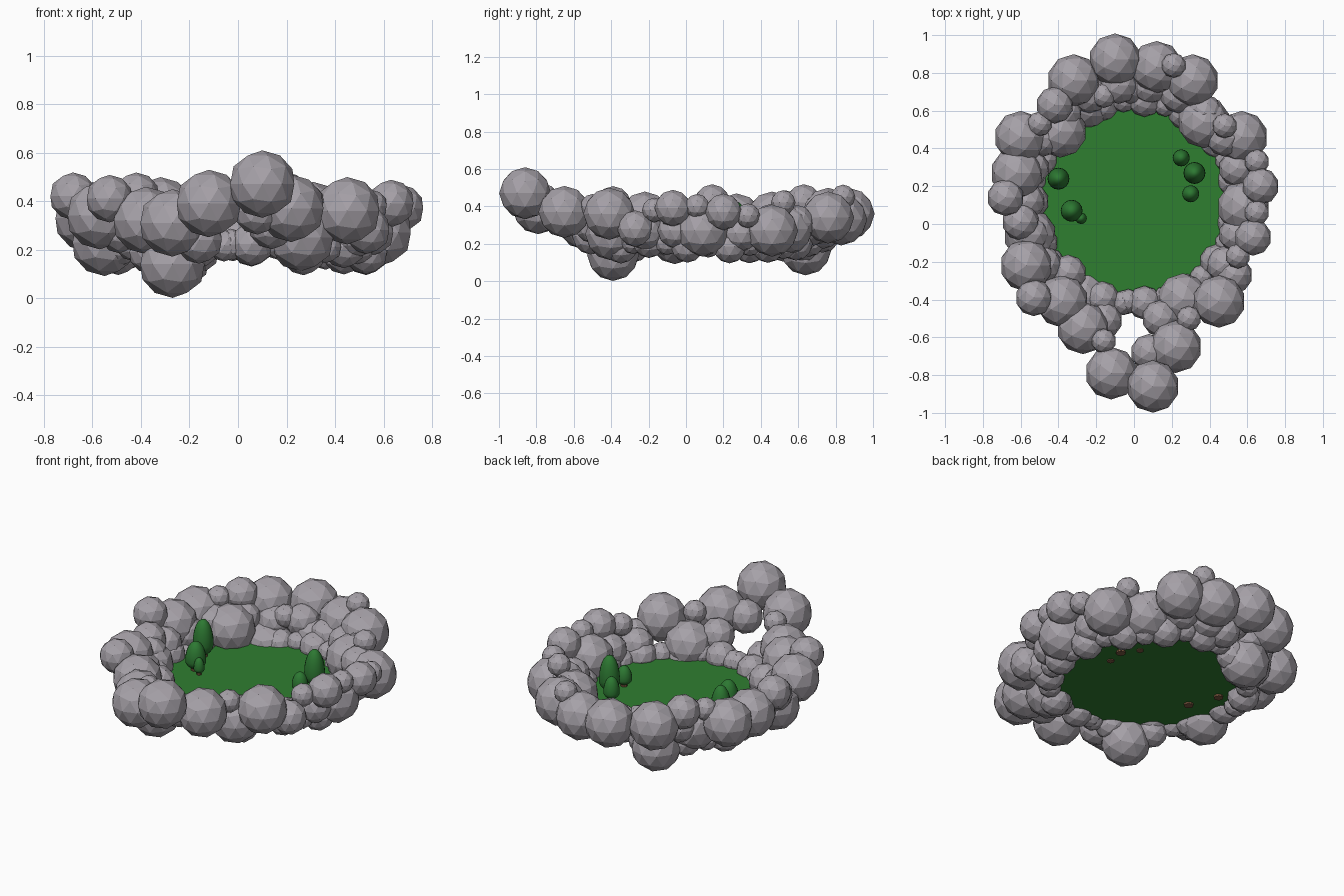
import bpy
import bmesh
import math
import random

random.seed(4)

cube = bpy.data.objects.get("Cube")
if cube:
    bpy.data.objects.remove(cube, do_unlink=True)


def make_material(name, red, green, blue):
    mat = bpy.data.materials.new(name)
    mat.use_nodes = True
    colour = (red, green, blue, 1)
    mat.diffuse_color = colour
    mat.node_tree.nodes["Principled BSDF"].inputs["Base Color"].default_value = colour
    return mat


stone = make_material("stone grey", .38, .355, .39)
grass = make_material("grass green", .028, .21, .03)
leaf = make_material("leaf green", .026, .19, .032)
bark = make_material("bark brown", .2, .1, .05)


def finish(bm, name, material, location, smooth=False):
    """Turn a bmesh into a named, coloured object."""
    mesh = bpy.data.meshes.new(name)
    for face in bm.faces:
        face.smooth = smooth
    bm.to_mesh(mesh)
    bm.free()
    mesh.materials.append(material)
    obj = bpy.data.objects.new(name, mesh)
    obj.location = location
    bpy.context.collection.objects.link(obj)
    return obj


def boulder(name, location, radius):
    bm = bmesh.new()
    bmesh.ops.create_icosphere(bm, subdivisions=2, radius=radius)
    return finish(bm, name, stone, location)


def ring(name, count, half_width, half_depth, radii, low, high, front_limit):
    """Stones on an ellipse round the ground, left open towards the front."""
    for i in range(count):
        angle = math.tau * i / count
        if math.sin(angle) < front_limit:
            continue
        radius = radii[i % len(radii)]
        place = (half_width * math.cos(angle),
                 ground_centre + half_depth * math.sin(angle),
                 ground_height + random.uniform(low, high))
        boulder(name, place, radius)


def tree(x, y, top, radius):
    # Short trunk, standing through the ground plate
    trunk_bottom = ground_height + .01 - radius * .45
    trunk_top = ground_height + .04
    bm = bmesh.new()
    bmesh.ops.create_cone(bm, cap_ends=True, segments=10, radius1=radius * .45,
                          radius2=radius * .45, depth=trunk_top - trunk_bottom)
    finish(bm, "tree_trunk", bark, (x, y, (trunk_top + trunk_bottom) / 2))
    # Egg-shaped crown, blunt below and tapered above
    bm = bmesh.new()
    bmesh.ops.create_uvsphere(bm, u_segments=16, v_segments=12, radius=1)
    base = ground_height + .015
    belly = base + (top - base) * .3
    for vert in bm.verts:
        height = top - belly if vert.co.z > 0 else belly - base
        vert.co.x *= radius
        vert.co.y *= radius
        vert.co.z *= height
    finish(bm, "tree_crown", leaf, (x, y, belly), smooth=True)


# Ground plate
ground_height = .2
ground_centre = .12
bm = bmesh.new()
bmesh.ops.create_cone(bm, cap_ends=True, segments=48, radius1=.51, radius2=.51, depth=.01)
finish(bm, "grass_ground", grass, (0, ground_centre, ground_height))

# Large boulders, going round the wall from the back
large_boulders = [
    (-.1, .87, .36), (.12, .83, .33), (.31, .76, .34), (.37, .54, .28),
    (.57, .46, .27), (.58, .09, .27), (.45, -.41, .36), (.22, -.65, .37),
    (.1, -.86, .47), (-.12, -.79, .39), (-.27, -.55, .31), (-.38, -.41, .32),
    (-.57, -.22, .34), (-.55, -.06, .23), (-.62, .27, .33), (-.6, .46, .34),
    (-.39, .49, .28), (-.32, .76, .36), (-.27, -.39, .14), (-.25, .64, .17),
    (.26, -.4, .25),
]
for place in large_boulders:
    boulder("large_boulder", place, .139)

# Medium boulders
medium_boulders = [
    (-.42, .63, .42), (-.68, .14, .42), (-.6, .01, .34), (-.53, -.39, .41),
    (-.35, -.26, .25), (-.16, -.51, .24), (.14, -.5, .3), (.08, -.68, .36),
    (.63, -.07, .39), (.67, .2, .37), (.53, -.27, .28), (-.02, .73, .25),
]
for place in medium_boulders:
    boulder("medium_boulder", place, .098)

# Small stones
small_stones = [
    (.21, .84, .45), (.48, .52, .42), (-.5, .53, .42), (.65, .33, .35),
    (.65, .06, .4), (.29, -.5, .4), (-.16, -.62, .41), (.55, -.17, .38),
    (-.03, -.41, .22), (-.16, .68, .34),
]
for place in small_stones:
    boulder("small_stone", place, .066)

# Rim stones against the ground, and filler stones inside the wall
ring("rim_stone", 30, .54, .54, (.066, .09), -.02, .03, -2)
ring("filler_stone", 22, .57, .62, (.098,), .05, .12, -.75)

# Trees
tree(.32, .27, .425, .058)
tree(.3, .16, .325, .045)
tree(.25, .35, .345, .045)
tree(-.4, .24, .425, .058)
tree(-.33, .07, .375, .058)
tree(-.28, .03, .305, .03)
